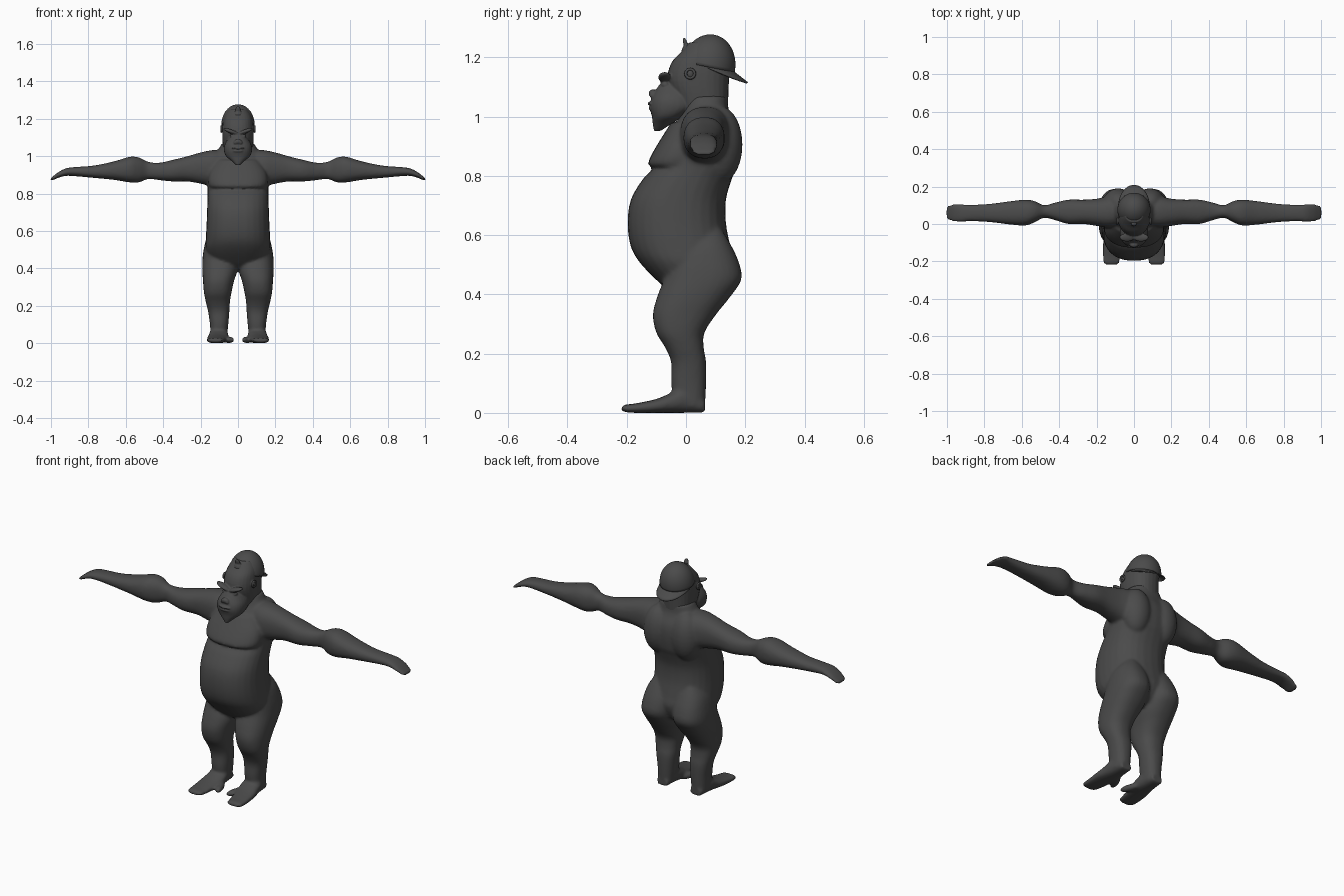
import bpy, bmesh, math
from mathutils import Matrix, Vector

if "Cube" in bpy.data.objects:
    bpy.data.objects.remove(bpy.data.objects["Cube"], do_unlink=True)

# Single colour
GREY = (0.07, 0.07, 0.07, 1)
mat = bpy.data.materials.new("dark_grey")
mat.use_nodes = True
mat.diffuse_color = GREY
bsdf = mat.node_tree.nodes["Principled BSDF"]
bsdf.inputs["Base Color"].default_value = GREY
bsdf.inputs["Roughness"].default_value = 0.8


def spline(rows, steps=4):
    """Smoothly interpolate between the rows of a section table."""
    out = []
    for i in range(len(rows) - 1):
        a, b, c, d = (rows[max(i - 1, 0)], rows[i], rows[i + 1],
                      rows[min(i + 2, len(rows) - 1)])
        for s in range(steps):
            t = s / steps
            out.append([q + t * (r - p + t * (2 * p - 5 * q + 4 * r - w
                        + t * (3 * (q - r) + w - p))) / 2
                        for p, q, r, w in zip(a, b, c, d)])
    return out + [list(rows[-1])]


def loft(bm, axis, rows, side=1, power=0.85, sides=28):
    """Closed loft; each row is position, then low and high of the other axes."""
    order = {"x": (2, 0, 1), "y": (1, 2, 0), "z": (0, 1, 2)}[axis]
    rings = []
    for t, a0, a1, b0, b1 in spline(rows):
        ring = []
        for k in range(sides):
            ang = math.tau * k / sides
            c, s = math.cos(ang), math.sin(ang)
            u = math.copysign(abs(c) ** power, c)
            v = math.copysign(abs(s) ** power, s)
            p = ((a0 + a1 + u * (a1 - a0)) / 2, (b0 + b1 + v * (b1 - b0)) / 2, t)
            co = [p[i] for i in order]
            ring.append(bm.verts.new((co[0] * side, co[1], co[2])))
        rings.append(ring)
    for r, q in zip(rings, rings[1:]):
        for k in range(sides):
            j = (k + 1) % sides
            bm.faces.new((r[k], r[j], q[j], q[k]))
    bm.faces.new(rings[0])
    bm.faces.new(rings[-1])


def upright(rows):
    """Rows of height, half width, front, back as symmetric sections."""
    return [(z, -w, w, f, b) for z, w, f, b in rows]


def ball(bm, centre, radii, turn=0, axis="Z", side=1):
    m = (Matrix.Diagonal((side, 1, 1, 1)) @ Matrix.Translation(centre)
         @ Matrix.Rotation(turn, 4, axis) @ Matrix.Diagonal((*radii, 1)))
    bmesh.ops.create_uvsphere(bm, u_segments=24, v_segments=14, radius=1, matrix=m)


def finish(name, bm, voxel=None, smooth=4):
    bmesh.ops.recalc_face_normals(bm, faces=bm.faces)
    me = bpy.data.meshes.new(name)
    bm.to_mesh(me)
    bm.free()
    me.materials.append(mat)
    for p in me.polygons:
        p.use_smooth = True
    ob = bpy.data.objects.new(name, me)
    bpy.context.collection.objects.link(ob)
    if voxel:
        rm = ob.modifiers.new("blend", "REMESH")
        rm.mode = "VOXEL"
        rm.voxel_size = voxel
        rm.use_smooth_shade = True
        sm = ob.modifiers.new("soften", "SMOOTH")
        sm.iterations = smooth
    return ob


# Body: torso, chest, limbs and feet blended into one skin
body = bmesh.new()
loft(body, "z", upright([
    (.40, .08, -.04, .08), (.43, .14, -.08, .13), (.5, .172, -.15, .16),
    (.56, .172, -.186, .15), (.64, .168, -.197, .135), (.72, .165, -.186, .135),
    (.79, .163, -.145, .155), (.83, .163, -.108, .17), (.9, .165, -.08, .178),
    (.96, .15, -.045, .172), (1.02, .115, -.01, .145), (1.07, .085, .0, .14)]))
loft(body, "z", upright([
    (.829, .145, -.115, .08), (.84, .155, -.128, .08), (.87, .16, -.117, .08),
    (.92, .15, -.088, .08), (.98, .11, -.05, .08)]))
for side in (1, -1):
    ball(body, (.085, .115, .905), (.08, .076, .13), side=side)
    # Arm from shoulder to flat drooping hand
    loft(body, "x", [
        (.04, .0, .15, .86, 1.03), (.13, -.02, .15, .84, 1.033),
        (.2, -.01, .135, .853, 1.02), (.27, .0, .13, .865, 1.0),
        (.35, .0, .13, .865, .98), (.42, .02, .115, .872, .965),
        (.48, .033, .1, .878, .97), (.53, .01, .122, .86, .993),
        (.58, -.008, .13, .86, .997), (.66, -.003, .122, .873, .973),
        (.77, .01, .108, .884, .95), (.87, .015, .103, .893, .942),
        (.92, .012, .105, .895, .935), (.96, .013, .105, .885, .915),
        (.985, .018, .103, .874, .896), (1.002, .026, .095, .87, .882)], side)
    # Leg, with the buttock as its upper end
    loft(body, "z", [
        (.02, .06, .145, -.04, .064), (.1, .052, .15, -.05, .068),
        (.17, .046, .16, -.05, .068), (.22, .043, .172, -.07, .06),
        (.27, .035, .182, -.1, .062), (.33, .022, .187, -.112, .1),
        (.39, .003, .191, -.098, .148), (.45, .002, .19, -.075, .187),
        (.51, .004, .182, -.06, .178), (.57, .015, .165, -.04, .15),
        (.62, .05, .13, .0, .12)], side)
    # Foot and splayed inner toe
    loft(body, "y", [
        (.064, .0, .045, .07, .135), (.0, .0, .09, .056, .15),
        (-.05, .0, .068, .05, .158), (-.1, .0, .047, .057, .166),
        (-.17, .0, .032, .07, .168), (-.205, .003, .028, .078, .165),
        (-.218, .008, .02, .09, .15)], side)
    ball(body, (.048, -.09, .018), (.02, .058, .018), -.35, side=side)
finish("body", body, .008)

# Head: skull, beard, brow and face
head = bmesh.new()
loft(head, "z", upright([
    (.96, .07, .0, .14), (1.04, .08, -.03, .142), (1.12, .084, -.062, .145),
    (1.18, .08, -.05, .15), (1.22, .07, -.015, .145), (1.25, .05, .01, .12)]))
loft(head, "z", upright([
    (.952, .01, -.108, -.085), (.975, .035, -.112, -.05), (1.0, .064, -.115, -.01),
    (1.03, .075, -.122, .03), (1.06, .072, -.117, .03), (1.09, .055, -.102, .03),
    (1.11, .035, -.088, .0)]))
ball(head, (0, -.112, 1.078), (.022, .014, .014))
ball(head, (0, -.122, 1.044), (.034, .008, .006))
ball(head, (0, -.119, 1.028), (.028, .008, .006))
for side in (1, -1):
    ball(head, (.037, -.072, 1.132), (.044, .022, .011), -.35, "Y", side)
    ball(head, (.03, -.07, 1.108), (.014, .014, .008), side=side)
    ball(head, (.014, -.113, 1.072), (.01, .011, .009), side=side)
    ball(head, (.086, .015, 1.145), (.008, .013, .016), side=side)
finish("head", head, .004, 3)

# Ear rims
for side, label in ((1, "left"), (-1, "right")):
    bpy.ops.mesh.primitive_torus_add(
        major_radius=.015, minor_radius=.005, major_segments=20, minor_segments=8,
        location=(side * .089, .014, 1.145), rotation=(0, math.pi / 2, 0))
    ear = bpy.context.object
    ear.name = label + "_ear_rim"
    ear.data.materials.append(mat)
    bpy.ops.object.shade_smooth()

# Backward cap: dome with an arched opening at the forehead
tilt = Matrix.Translation((0, .075, 1.167)) @ Matrix.Rotation(-.2, 4, "X")
cap = bmesh.new()
bmesh.ops.create_uvsphere(cap, u_segments=48, v_segments=32, radius=1,
                          matrix=Matrix.Diagonal((.086, .088, .108, 1)))


def open_part(p):
    arch = (p.x / .036) ** 2 + ((p.z - .016) / .042) ** 2 < 1
    return p.z < -.004 or (p.y < 0 and p.z > .016 and arch)


gone = [f for f in cap.faces if open_part(f.calc_center_median())]
bmesh.ops.delete(cap, geom=gone, context="FACES")
cap.transform(tilt)
cap_ob = finish("cap_crown", cap)

# Brim sweeping down at the back
brim = bmesh.new()
grid = []
for i in range(25):
    a = math.pi * i / 24
    row = []
    for j in range(5):
        t = j / 4
        x = math.cos(a) * (.082 + .008 * t * math.sin(a))
        y = math.sin(a) * (.08 + .06 * t)
        z = .004 - .03 * t * math.sin(a) - 1.2 * x * x * t
        row.append(brim.verts.new(tilt @ Vector((x, y, z))))
    grid.append(row)
for r, q in zip(grid, grid[1:]):
    for j in range(4):
        brim.faces.new((r[j], r[j + 1], q[j + 1], q[j]))
brim_ob = finish("cap_brim", brim)
for ob in (cap_ob, brim_ob):
    so = ob.modifiers.new("thickness", "SOLIDIFY")
    so.thickness = .006
    so.offset = 0

# Hair tuft poking out of the cap opening, and the top button
tuft = bmesh.new()
ball(tuft, (0, .012, 1.218), (.03, .028, .028))
ball(tuft, (0, -.002, 1.247), (.014, .007, .022), .3, "X")
finish("hair_tuft", tuft, .004)
